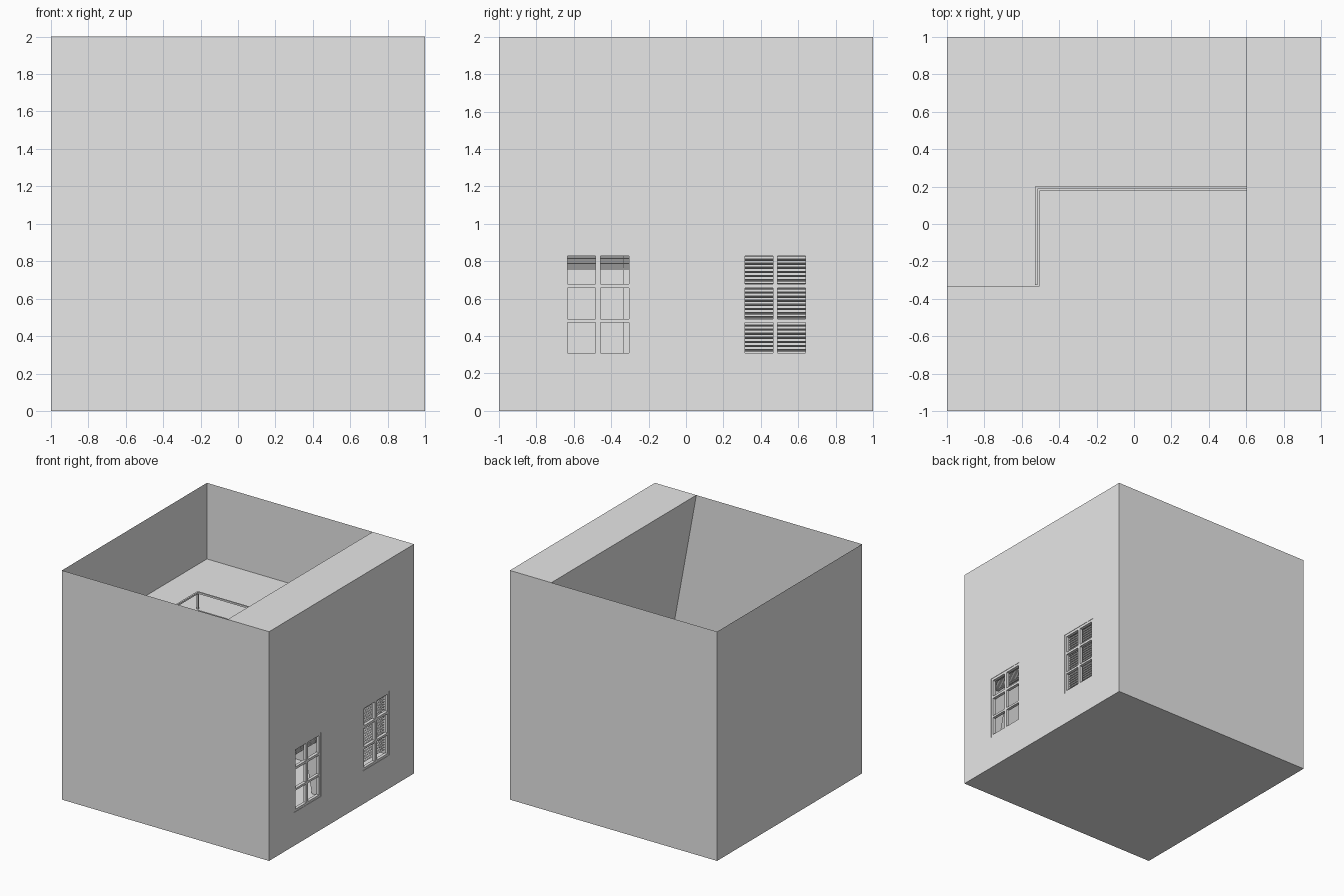
import bpy
import math
from mathutils import Matrix

if "Cube" in bpy.data.objects:
    bpy.data.objects.remove(bpy.data.objects["Cube"])

grey = bpy.data.materials.new("light_grey")
grey.use_nodes = True
grey.diffuse_color = (0.8, 0.8, 0.8, 1)
grey.node_tree.nodes["Principled BSDF"].inputs["Base Color"].default_value = (0.8, 0.8, 0.8, 1)

FLOOR, LOFT, TOP = 0.29, 1.336, 2.0
HEAD = 0.85                       # top of the window openings
WINDOWS = [(-0.655, -0.285), (0.295, 0.66)]
EDGE = [(-1, -0.335), (-0.505, -0.335), (-0.505, 0.175)]


def slope_x(z):
    """Depth of the leaning inner wall at height z."""
    return 0.6 + (TOP - z) * 0.183


def mesh_object(name, polygons):
    verts = [v for p in polygons for v in p]
    faces, n = [], 0
    for p in polygons:
        faces.append(range(n, n + len(p)))
        n += len(p)
    mesh = bpy.data.meshes.new(name)
    mesh.from_pydata(verts, [], [list(f) for f in faces])
    mesh.materials.append(grey)
    obj = bpy.data.objects.new(name, mesh)
    bpy.context.collection.objects.link(obj)
    return obj


def box_polys(lo, hi, turn=0):
    """Six faces of a box, optionally turned about its own y axis."""
    c = [(a + b) / 2 for a, b in zip(lo, hi)]
    m = Matrix.Translation(c) @ Matrix.Rotation(turn, 4, 'Y')
    h = [(b - a) / 2 for a, b in zip(lo, hi)]
    polys = []
    for axis in range(3):
        u, v = (axis + 1) % 3, (axis + 2) % 3
        for s in (-1, 1):
            poly = []
            for a, b in ((-1, -1), (1, -1), (1, 1), (-1, 1)):
                p = [0, 0, 0]
                p[axis], p[u], p[v] = s * h[axis], a * h[u] * s, b * h[v]
                poly.append(tuple(m @ Matrix.Translation(p).translation))
            polys.append(poly)
    return polys


def pierced_wall(name, x_at, heights):
    """Wall across y with the window openings left out."""
    ys = [-1] + [y for w in WINDOWS for y in w] + [1]
    polys = []
    for z0, z1 in zip(heights, heights[1:]):
        if z0 != FLOOR:
            polys.append([(x_at(z0), -1, z0), (x_at(z0), 1, z0),
                          (x_at(z1), 1, z1), (x_at(z1), -1, z1)])
            continue
        for i in range(0, len(ys), 2):
            a, b = ys[i], ys[i + 1]
            polys.append([(x_at(z0), a, z0), (x_at(z0), b, z0),
                          (x_at(z1), b, z1), (x_at(z1), a, z1)])
    return mesh_object(name, polys)


# Outer shell
mesh_object("front_wall", [[(-1, -1, 0), (1, -1, 0), (1, -1, TOP), (-1, -1, TOP)]])
mesh_object("back_wall", [[(1, 1, 0), (-1, 1, 0), (-1, 1, TOP), (1, 1, TOP)]])
mesh_object("right_wall", [[(-1, 1, 0), (-1, -1, 0), (-1, -1, TOP), (-1, 1, TOP)]])
mesh_object("base", [[(-1, 1, 0), (1, 1, 0), (1, -1, 0), (-1, -1, 0)]])
mesh_object("wall_top", [[(0.6, -1, TOP), (1, -1, TOP), (1, 1, TOP), (0.6, 1, TOP)]])
pierced_wall("window_wall", lambda z: 1, [0, FLOOR, HEAD, TOP])
pierced_wall("leaning_inner_wall", slope_x, [FLOOR, HEAD, TOP])

# Floors and the walls below the loft edge
mesh_object("lower_floor", [[(-1, -1, FLOOR), (1, -1, FLOOR), (1, 1, FLOOR), (-1, 1, FLOOR)]])
lx = slope_x(LOFT)
loft_outline = EDGE + [(lx, 0.175), (lx, 1), (-1, 1)]
mesh_object("loft_floor", [[(x, y, LOFT) for x, y in loft_outline]])
under = [[(a[0], a[1], FLOOR), (b[0], b[1], FLOOR), (b[0], b[1], LOFT), (a[0], a[1], LOFT)]
         for a, b in zip(EDGE, EDGE[1:])]
under.append([(-0.505, 0.175, FLOOR), (slope_x(FLOOR), 0.175, FLOOR),
              (lx, 0.175, LOFT), (-0.505, 0.175, LOFT)])
mesh_object("walls_under_loft", under)

# Loft railing
RAIL = 1.487
rail = box_polys((-0.53, -0.325, RAIL - 0.015), (-0.515, 0.2, RAIL))
rail += box_polys((-0.515, 0.187, RAIL - 0.015), (slope_x(RAIL), 0.2, RAIL))
for y in (-0.325, 0.185):
    rail += box_polys((-0.53, y, LOFT), (-0.515, y + 0.015, RAIL - 0.015))
mesh_object("loft_railing", rail)

# Windows: reveals, frames with six panes, and blinds
for (y0, y1), side, lowered in zip(WINDOWS, ("front", "back"), (False, True)):
    reveal = [[(slope_x(HEAD), y0, HEAD), (1, y0, HEAD), (1, y1, HEAD), (slope_x(HEAD), y1, HEAD)]]
    for y in (y0, y1):
        reveal.append([(slope_x(FLOOR), y, FLOOR), (1, y, FLOOR),
                       (1, y, HEAD), (slope_x(HEAD), y, HEAD)])
    mesh_object(side + "_window_reveal", reveal)

    mid = (y0 + y1) / 2
    frame = []
    for a, b in ((y0, y0 + 0.021), (mid - 0.013, mid + 0.013), (y1 - 0.021, y1)):
        frame += box_polys((0.97, a, FLOOR), (0.997, b, HEAD))
    for a, b in ((FLOOR, 0.31), (0.472, 0.49), (0.657, 0.678), (0.828, HEAD)):
        for c, d in ((y0 + 0.021, mid - 0.013), (mid + 0.013, y1 - 0.021)):
            frame += box_polys((0.97, c, a), (0.997, d, b))
    mesh_object(side + "_window_frame", frame)

    step, count = (0.022, 24) if lowered else (0.0045, 18)
    tilt = math.radians(-20) if lowered else 0
    slats = []
    for i in range(count):
        z = 0.832 - i * step
        slats += box_polys((0.93, y0 + 0.01, z - 0.003), (0.958, y1 - 0.01, z), tilt)
    mesh_object(side + "_window_blind", slats)
